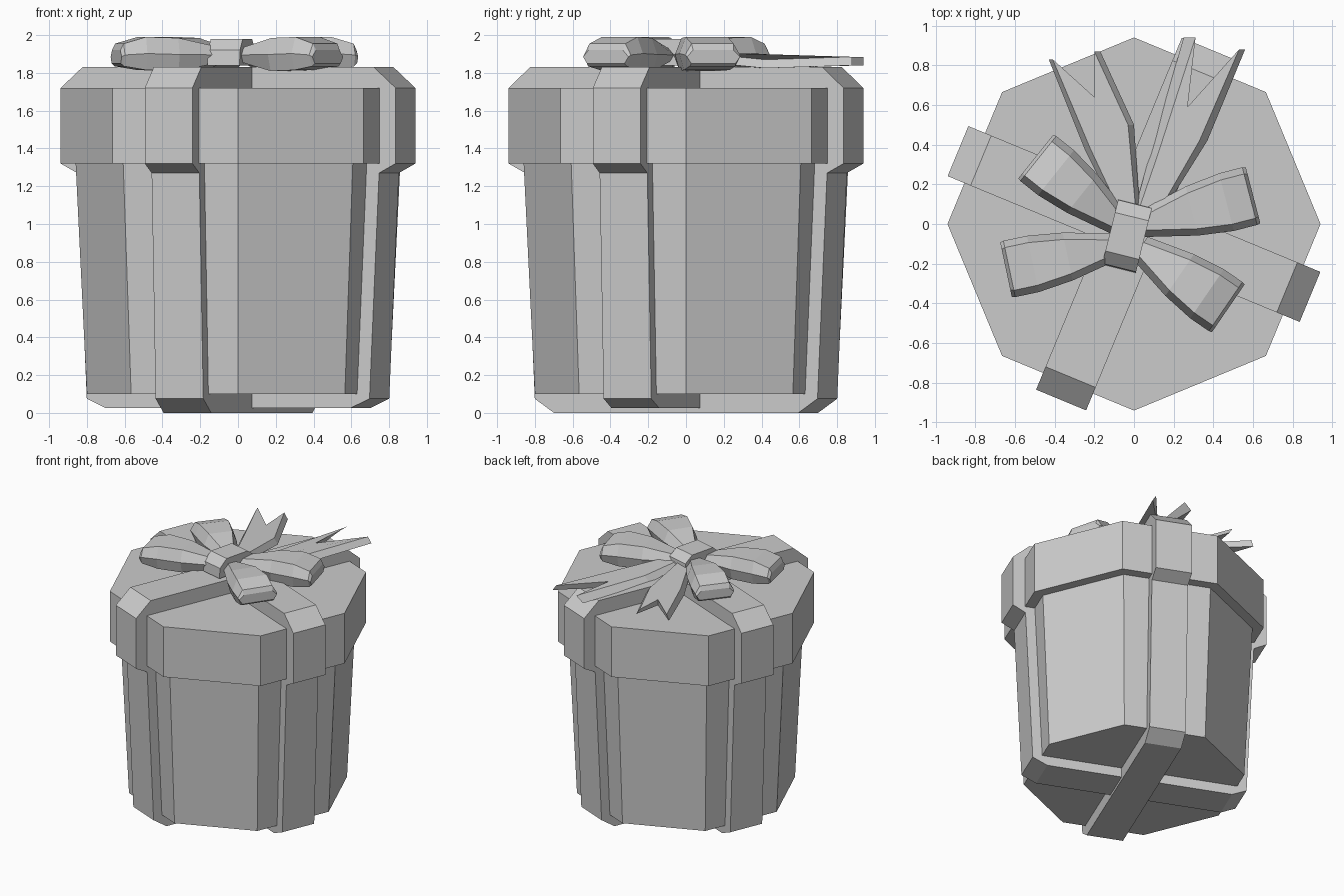
import bpy, bmesh, math
from mathutils import Vector

cube = bpy.data.objects.get("Cube")
if cube:
    bpy.data.objects.remove(cube, do_unlink=True)

grey = bpy.data.materials.new("plain_grey")
grey.use_nodes = True
COLOUR = (0.6, 0.6, 0.6, 1)
grey.diffuse_color = COLOUR
grey.node_tree.nodes["Principled BSDF"].inputs["Base Color"].default_value = COLOUR


def make(name, verts, faces):
    mesh = bpy.data.meshes.new(name)
    mesh.from_pydata(verts, [], faces)
    bm = bmesh.new()
    bm.from_mesh(mesh)
    bmesh.ops.recalc_face_normals(bm, faces=bm.faces)
    bm.to_mesh(mesh)
    bm.free()
    mesh.materials.append(grey)
    obj = bpy.data.objects.new(name, mesh)
    bpy.context.collection.objects.link(obj)
    return obj


def loft(name, rings):
    """Skin a list of equal rings and cap both ends."""
    n = len(rings[0])
    verts = [p for ring in rings for p in ring]
    faces = [(k * n + i, k * n + (i + 1) % n, (k + 1) * n + (i + 1) % n, (k + 1) * n + i)
             for k in range(len(rings) - 1) for i in range(n)]
    faces += [tuple(range(n)), tuple(range(len(verts) - n, len(verts)))]
    return make(name, verts, faces)


def octagon(radius, z):
    return [(radius * math.cos(i * math.pi / 4), radius * math.sin(i * math.pi / 4), z)
            for i in range(8)]


def slab(name, profile, width, degrees, centre=(0, 0)):
    """Extrude a length/height profile sideways, turned about z."""
    a = math.radians(degrees)
    along, side = Vector((math.cos(a), math.sin(a), 0)), Vector((-math.sin(a), math.cos(a), 0))
    base = Vector((*centre, 0))
    return loft(name, [[base + along * r + side * s * width / 2 + Vector((0, 0, z))
                        for r, z in profile] for s in (-1, 1)])


# Box and lid
loft("box_body", [octagon(0.80, 0.10), octagon(0.86, 1.33)])
loft("box_lid", [octagon(0.94, 1.32), octagon(0.94, 1.72)])

# Crossed ribbons wrapped round the box
for name, degrees, bottom, top in (("ribbon_across", -22.5, 0.025, 1.83),
                                   ("ribbon_front_to_back", 67.5, 0, 1.832)):
    half = [(0.70, bottom), (0.81, 0.075), (0.865, 1.27), (0.96, 1.32), (0.96, 1.72), (0.835, top)]
    slab(name, half + [(-r, z) for r, z in reversed(half)], 0.273, degrees)

# Bow knot
slab("bow_knot", [(-0.17, 1.84), (-0.165, 1.92), (-0.1, 1.98), (0.1, 1.98), (0.165, 1.93), (0.17, 1.84)],
     0.175, 76, (-0.035, -0.06))


# Bow loops: distance along, width share, low and high z
STATIONS = [(0, 0.45, 1.86, 1.93), (0.45, 0.85, 1.81, 1.985), (0.76, 1, 1.815, 1.99),
            (0.97, 1, 1.835, 1.955), (1.0, 0.97, 1.85, 1.92)]


def bow_loop(name, root, end, half_width):
    root, end = Vector((*root, 0)), Vector((*end, 0))
    side = (end - root).normalized().cross(Vector((0, 0, 1)))
    rings = []
    for t, share, low, high in STATIONS:
        w, mid = half_width * share, (low + high) / 2
        section = [(w - 0.035, high), (w, mid), (w - 0.025, low),
                   (0.025 - w, low), (-w, mid), (0.035 - w, high)]
        rings.append([root.lerp(end, t) + side * s + Vector((0, 0, z)) for s, z in section])
    loft(name, rings)


bow_loop("bow_loop_back_left", (0.04, 0.0), (0.6, 0.145), 0.15)
bow_loop("bow_loop_front_left", (0.03, -0.12), (0.475, -0.425), 0.15)
bow_loop("bow_loop_front_right", (-0.08, -0.11), (-0.645, -0.23), 0.145)
bow_loop("bow_loop_back_right", (-0.07, 0.0), (-0.495, 0.34), 0.145)


# Forked tails with slanted edges
def tail(name, outline, insets):
    heights = [1.91, 1.87, 1.885, 1.875, 1.885, 1.87, 1.91]
    bottom = [(x, y, z - 0.045) for (x, y), z in zip(outline, heights)]
    top = [(x + d, y, z) for (x, y), z, d in zip(outline, heights, insets)]
    loft(name, [bottom, top])


tail("bow_tail_right", [(-0.08, 0.04), (-0.25, 0.38), (-0.43, 0.83), (-0.2, 0.64),
                        (-0.17, 0.87), (0.0, 0.5), (0.03, 0.06)],
     [0.02, 0.03, 0.02, 0, -0.03, -0.03, -0.02])
tail("bow_tail_left", [(0.0, 0.06), (0.08, 0.35), (0.25, 0.94), (0.27, 0.59),
                       (0.56, 0.88), (0.37, 0.42), (0.12, 0.02)],
     [0.02, 0.04, 0.06, 0, -0.03, -0.04, -0.02])
